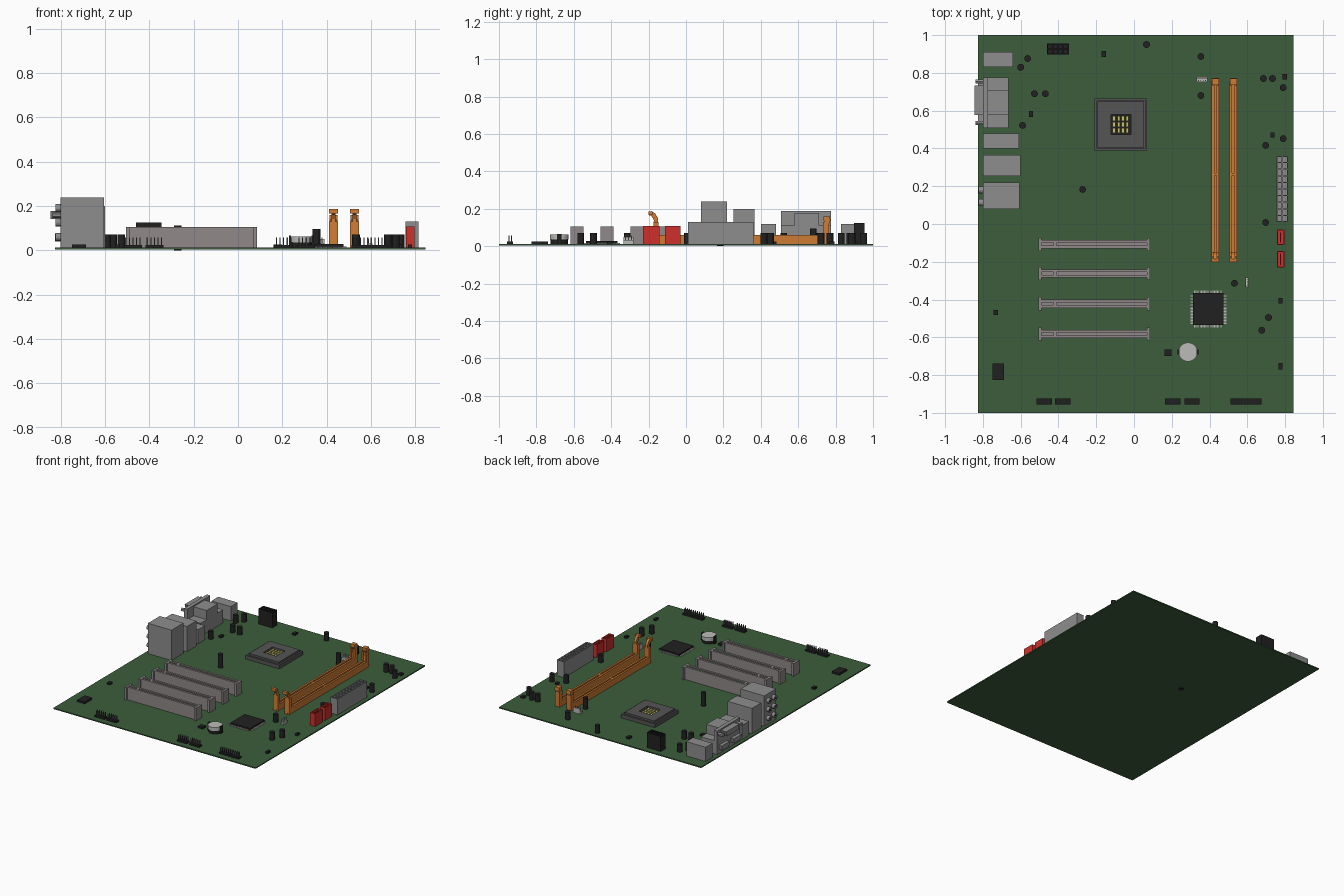
import bpy, bmesh
from mathutils import Matrix, Vector

COL = dict(green=(.045, .11, .045, 1), black=(.015, .015, .015, 1), orange=(.62, .2, .035, 1),
           red=(.62, .03, .025, 1), gold=(.6, .55, .15, 1), silver=(.5, .5, .48, 1),
           port=(.27, .27, .27, 1), slot=(.28, .25, .25, 1), dark=(.09, .09, .09, 1))
MATS = {}
for k, c in COL.items():
    MATS[k] = bpy.data.materials.new(k)
    MATS[k].diffuse_color = c
Z = .012  # board top


def finish(name, bm, color):
    bmesh.ops.recalc_face_normals(bm, faces=bm.faces)
    me = bpy.data.meshes.new(name)
    bm.to_mesh(me)
    bm.free()
    ob = bpy.data.objects.new(name, me)
    bpy.context.collection.objects.link(ob)
    me.materials.append(MATS[color])
    return ob


def add_box(bm, x0, x1, y0, y1, z0, z1):
    m = Matrix.Translation(((x0 + x1) / 2, (y0 + y1) / 2, (z0 + z1) / 2)) @ \
        Matrix.Diagonal((x1 - x0, y1 - y0, z1 - z0, 1))
    bmesh.ops.create_cube(bm, size=1, matrix=m)


def boxes(name, color, *bs):
    bm = bmesh.new()
    for b in bs:
        add_box(bm, *b)
    return finish(name, bm, color)


def cylinder(name, color, p0, p1, r, n=14, r2=None):
    p0, p1 = Vector(p0), Vector(p1)
    d = p1 - p0
    m = Matrix.Translation((p0 + p1) / 2) @ d.to_track_quat('Z', 'Y').to_matrix().to_4x4()
    bm = bmesh.new()
    bmesh.ops.create_cone(bm, cap_ends=True, segments=n, radius1=r, radius2=r2 or r,
                          depth=d.length, matrix=m)
    return finish(name, bm, color)


def extrude_yz(name, color, pts, x0, x1):
    bm = bmesh.new()
    f = bm.faces.new([bm.verts.new((x0, y, z)) for y, z in pts])
    r = bmesh.ops.extrude_face_region(bm, geom=[f])
    bmesh.ops.translate(bm, vec=(x1 - x0, 0, 0),
                        verts=[v for v in r['geom'] if isinstance(v, bmesh.types.BMVert)])
    return finish(name, bm, color)


def tray(x0, x1, y0, y1, z0, zf, z1, t):
    """open-topped box: floor up to zf and four walls of thickness t"""
    return [(x0, x1, y0, y1, z0, zf), (x0, x0 + t, y0, y1, zf, z1), (x1 - t, x1, y0, y1, zf, z1),
            (x0 + t, x1 - t, y0, y0 + t, zf, z1), (x0 + t, x1 - t, y1 - t, y1, zf, z1)]


# circuit board
boxes("circuit_board", 'green', (-.825, .845, -1, 1, .004, Z))

# rear ports
for name, x1, y0, y1, z1 in (("keyboard_port", -.64, .83, .91, .118), ("usb_port", -.61, .40, .48, .118),
                             ("network_port", -.60, .255, .365, .2), ("audio_stack", -.605, .08, .22, .238)):
    boxes(name, 'port', (-.8, x1, y0, y1, Z, z1))
for y in (.115, .18):
    for z in (.06, .125, .19):
        cylinder("audio_jack", 'port', (-.8, y, z), (-.823, y, z), .018)
        cylinder("audio_jack_hole", 'black', (-.82, y, z), (-.8235, y, z), .009)
boxes("parallel_port_body", 'port', (-.8, -.772, .507, .775, Z, .187), (-.772, -.665, .58, .71, Z, .178))
for y0, y1 in ((.507, .58), (.71, .775)):
    boxes("serial_port_body", 'port', (-.772, -.665, y0, y1, Z, .11))
extrude_yz("parallel_connector", 'port', [(.59, .14), (.72, .14), (.732, .177), (.578, .177)], -.845, -.8)
for y in (.535, .755):
    cylinder("port_screw", 'port', (-.8, y, .158), (-.838, y, .158), .013, 6)
for y in (.57, .71):
    extrude_yz("serial_connector", 'port',
               [(y - .04, .04), (y + .04, .04), (y + .047, .075), (y - .047, .075)], -.825, -.8)

# processor socket with central well and contacts
boxes("processor_socket", 'dark', *tray(-.208, .07, .388, .665, Z, .03, .04, .012))
boxes("processor_plate", 'dark', *tray(-.192, .054, .404, .649, .03, .032, .052, .07))
boxes("socket_well", 'black', (-.122, -.016, .474, .579, .032, .036))
boxes("socket_contacts", 'gold', *[(x, x + .015, y, y + .026, .034, .045)
      for x in (-.113, -.088, -.065, -.043) for y in (.482, .514, .546)])

# memory slots with latches
for cx in (.431, .526):
    boxes("memory_slot", 'orange', (cx - .02, cx + .02, -.15, .735, Z, .035),
          (cx - .02, cx - .006, -.15, .735, .035, .06), (cx + .006, cx + .02, -.15, .735, .035, .06),
          (cx - .006, cx + .006, .256, .27, .035, .06),
          *[(cx + s - .006, cx + s + .006, y0, y1, Z, .13)
            for s in (-.014, .014) for y0, y1 in ((-.175, -.148), (.733, .757))])
    extrude_yz("front_latch", 'orange', [(-.178, Z), (-.15, Z), (-.15, .15), (-.165, .175), (-.185, .187),
               (-.2, .184), (-.2, .166), (-.185, .162), (-.172, .14)], cx - .009, cx + .009)
    boxes("front_latch_grip", 'orange', (cx - .02, cx + .02, -.2, -.18, .166, .186))
    extrude_yz("rear_latch", 'orange', [(.738, Z), (.765, Z), (.765, .12), (.772, .135), (.77, .158),
               (.735, .158), (.735, .14), (.745, .125)], cx - .018, cx + .018)

# expansion slots
for cy in (-.108, -.262, -.422, -.582):
    boxes("expansion_slot", 'slot', (-.49, .07, cy - .022, cy + .022, Z, .06),
          (-.49, .07, cy - .022, cy - .007, .06, .106), (-.49, .07, cy + .007, cy + .022, .06, .106),
          (-.425, -.41, cy - .007, cy + .007, .06, .106),
          (-.505, -.49, cy - .035, cy + .035, Z, .106), (.07, .086, cy - .035, cy + .035, Z, .106))

# chipset with pins on four sides
boxes("chipset", 'black', (.312, .475, -.535, -.366, .014, .028))
pins = []
for i in range(20):
    x, y = .318 + i * .0076, -.529 + i * .0079
    pins += [(x, x + .004, -.549, -.352, Z, .017), (.298, .489, y, y + .004, Z, .017)]
boxes("chipset_pins", 'silver', *pins)

# small chips and surface parts
for x, y, w, d in ((.18, -.682, .038, .036), (-.718, -.782, .062, .088), (-.16, .9, .024, .032),
                   (-.545, .582, .022, .032), (.733, .472, .022, .026), (.798, .78, .026, .028),
                   (.776, -.407, .02, .03), (.776, -.754, .02, .034), (-.732, -.468, .024, .028)):
    boxes("small_chip", 'black', (x - w / 2, x + w / 2, y - d / 2, y + d / 2, Z, .026))

# battery and holder
cylinder("battery_holder", 'black', (.286, -.678, Z), (.286, -.678, .036), .046, 24)
cylinder("battery", 'silver', (.286, -.678, .036), (.286, -.678, .062), .05, 32)
boxes("battery_clips", 'black', (.23, .24, -.69, -.665, Z, .066), (.332, .342, -.69, -.665, Z, .066))

# power connectors
boxes("main_power_connector", 'port', *tray(.755, .815, .01, .36, Z, .1, .13, .006),
      (.782, .788, .016, .354, .1, .13), *[(.761, .809, .01 + i * .035 - .003, .013 + i * .035, .1, .13) for i in range(1, 10)])
boxes("processor_power_connector", 'black', *tray(-.46, -.345, .897, .955, Z, .1, .125, .006),
      (-.454, -.351, .923, .929, .1, .125), *[(x, x + .006, .903, .949, .1, .125) for x in (-.432, -.405, -.378)])

# red drive connectors with a tongue
for y0, y1 in ((-.112, -.03), (-.23, -.142)):
    boxes("drive_connector", 'red', *tray(.757, .796, y0, y1, Z, .07, .107, .006),
          (.774, .779, y0 + .014, y1 - .014, .07, .1))

# pin headers along the front edge
for x0, n in ((-.515, 5), (-.418, 5), (.165, 5), (.267, 5), (.512, 10)):
    boxes("header_base", 'black', (x0, x0 + n * .0162, -.956, -.924, Z, .024))
    boxes("header_pins", 'dark', *[(x0 + .006 + i * .0162, x0 + .011 + i * .0162, y, y + .005, Z, .058)
                                    for i in range(n) for y in (-.95, -.935)])

# fan headers
boxes("fan_header", 'silver', (.33, .39, .752, .778, Z, .03), (.33, .39, .77, .778, .03, .05),
      *[(x, x + .005, .758, .763, .03, .058) for x in (.338, .351, .364, .377)])
boxes("fan_header", 'silver', (.588, .606, -.333, -.282, Z, .03), (.588, .592, -.333, -.282, .03, .05),
      *[(.598, .603, y, y + .005, .03, .058) for y in (-.325, -.31, -.295)])

# capacitors: x, y, top height
for x, y, h in ((.066, .95, .07), (-.563, .876, .07), (-.6, .83, .07), (-.527, .69, .07), (-.469, .69, .07),
                (-.59, .522, .07), (.354, .887, .07), (.354, .68, .095), (.685, .77, .07), (.733, .77, .07),
                (.79, .722, .07), (.79, .452, .07), (.697, .416, .07), (.697, .008, .07), (.532, -.314, .07),
                (.712, -.495, .07), (.676, -.563, .07)):
    cylinder("capacitor", 'black', (x, y, Z), (x, y, h), .018)
cylinder("tall_capacitor", 'black', (-.272, .183, 0), (-.272, .183, .112), .018)
